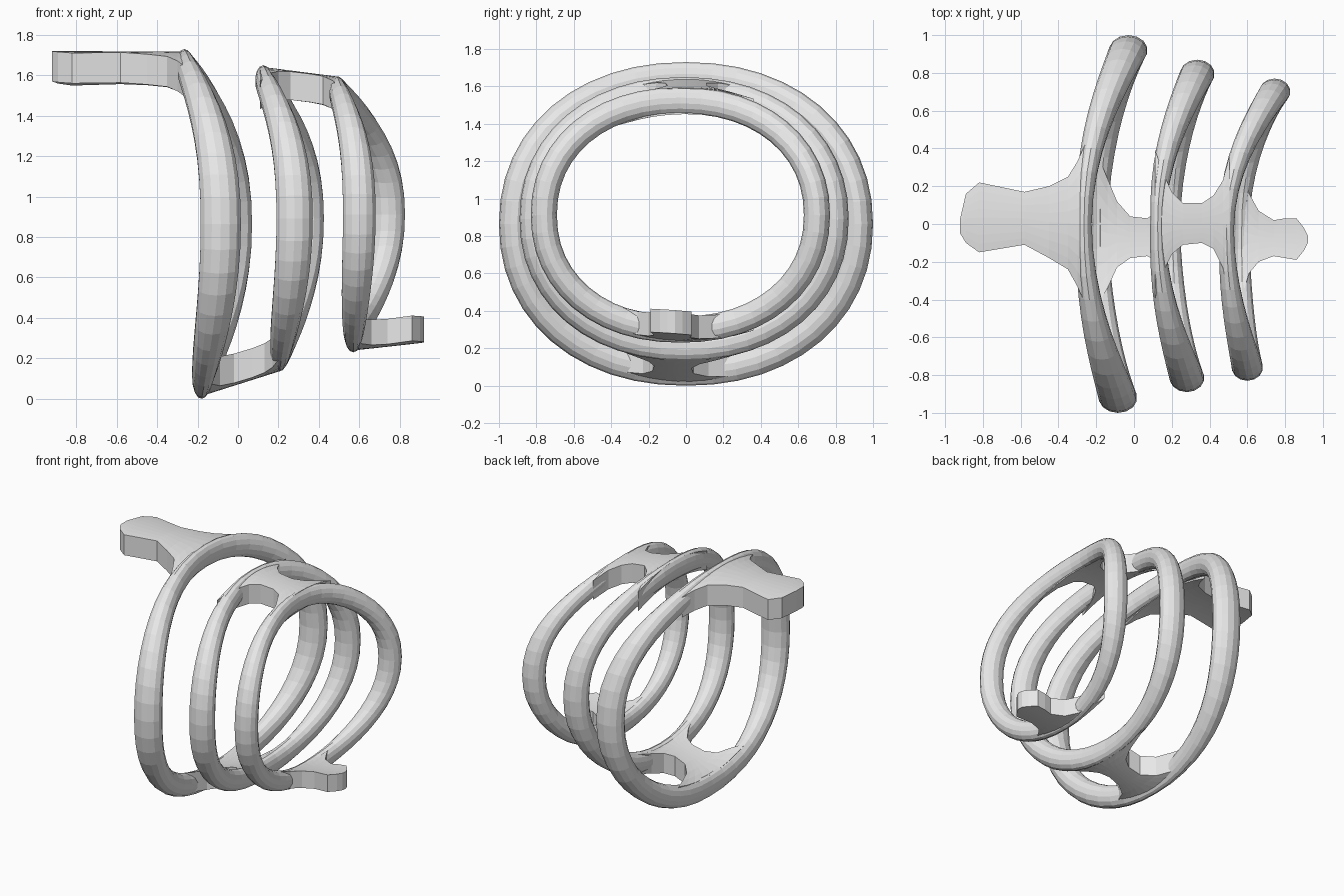
import bpy, bmesh, math

if "Cube" in bpy.data.objects:
    bpy.data.objects.remove(bpy.data.objects["Cube"])

grey = bpy.data.materials.new("light grey")
grey.diffuse_color = (0.8, 0.8, 0.8, 1)
grey.use_nodes = True
grey.node_tree.nodes["Principled BSDF"].inputs["Base Color"].default_value = grey.diffuse_color


def finish(name, bm):
    bmesh.ops.recalc_face_normals(bm, faces=bm.faces)
    me = bpy.data.meshes.new(name)
    bm.to_mesh(me)
    bm.free()
    me.materials.append(grey)
    ob = bpy.data.objects.new(name, me)
    bpy.context.collection.objects.link(ob)
    return ob


def spow(v, p):
    return math.copysign(abs(v) ** p, v)


def ring(name, yc, half_y, z0, z1, x_top, x_bottom, x_front, x_back, rad, wide, thin):
    """Oval tube whose sides bow toward +x; thinner at top and bottom."""
    n, m, p = 48, 14, 2 / 2.15
    a, b, zc = half_y - rad, (z1 - z0) / 2 - rad, (z0 + z1) / 2
    path = []
    for i in range(n):
        t = 2 * math.pi * i / n
        c, s = math.cos(t), math.sin(t)
        base = x_bottom + (x_top - x_bottom) * (s + 1) / 2
        side = x_back if c > 0 else x_front
        x = base + (side - base) * c * c
        w = thin + (wide - thin) * abs(c) ** 1.3
        path.append((x, yc + a * spow(c, p), zc + b * spow(s, p), w))
    bm = bmesh.new()
    loops = []
    for i, (x, y, z, w) in enumerate(path):
        q, r = path[i - 1], path[(i + 1) % n]
        ty, tz = r[1] - q[1], r[2] - q[2]
        l = math.hypot(ty, tz)
        ny, nz = tz / l, -ty / l
        loop = []
        for j in range(m):
            u = 2 * math.pi * j / m
            d = rad * math.cos(u)
            loop.append(bm.verts.new((x + w * math.sin(u), y + ny * d, z + nz * d)))
        loops.append(loop)
    for i in range(n):
        A, B = loops[i], loops[(i + 1) % n]
        for j in range(m):
            k = (j + 1) % m
            bm.faces.new((A[j], A[k], B[k], B[j]))
    return finish(name, bm)


def strap(name, stations, z_start, z_end, thick, bend):
    """Flat web through (x, y low, y high) stations, curved across y to follow the rings."""
    k = 8
    xa, xb = stations[0][0], stations[-1][0]
    bm = bmesh.new()
    rows = []
    for x, lo, hi in stations:
        zc = z_start + (z_end - z_start) * (x - xa) / (xb - xa)
        top, bot = [], []
        for j in range(k + 1):
            y = lo + (hi - lo) * j / k
            z = zc + bend * y * y
            top.append(bm.verts.new((x, y, z + thick / 2)))
            bot.append(bm.verts.new((x, y, z - thick / 2)))
        rows.append(top + bot[::-1])
    c = len(rows[0])
    for A, B in zip(rows, rows[1:]):
        for j in range(c):
            bm.faces.new((A[j], A[(j + 1) % c], B[(j + 1) % c], B[j]))
    for R in (rows[0], rows[-1]):
        for j in range(k):
            bm.faces.new((R[j], R[j + 1], R[c - 2 - j], R[c - 1 - j]))
    return finish(name, bm)


# three nested bowed rings
ring("large_ring", 0.0, 1.0, 0.0, 1.73, -0.265, -0.18, -0.085, -0.03, 0.08, 0.102, 0.042)
ring("middle_ring", -0.01, 0.88, 0.135, 1.65, 0.125, 0.205, 0.28, 0.335, 0.075, 0.092, 0.04)
ring("small_ring", -0.03, 0.80, 0.23, 1.595, 0.49, 0.57, 0.60, 0.745, 0.07, 0.083, 0.04)

# end tab on the large ring, at the top
strap("top_tab", [(-0.92, -0.05, 0.03), (-0.89, -0.10, 0.16), (-0.82, -0.15, 0.22),
                  (-0.58, -0.11, 0.17), (-0.45, -0.18, 0.20), (-0.35, -0.24, 0.25),
                  (-0.30, -0.33, 0.33), (-0.26, -0.42, 0.42)], 1.645, 1.642, 0.15, -0.42)
# web joining large and middle rings, at the bottom
strap("bottom_web", [(-0.19, -0.42, 0.36), (-0.14, -0.34, 0.24), (-0.09, -0.23, 0.12),
                     (-0.02, -0.18, 0.04), (0.07, -0.17, 0.03), (0.13, -0.20, 0.07),
                     (0.17, -0.27, 0.16), (0.21, -0.40, 0.36)], 0.083, 0.21, 0.145, 0.42)
# web joining middle and small rings, at the top
strap("top_web", [(0.11, -0.40, 0.40), (0.15, -0.26, 0.28), (0.20, -0.16, 0.17),
                  (0.26, -0.11, 0.11), (0.36, -0.10, 0.11), (0.42, -0.13, 0.15),
                  (0.47, -0.23, 0.23), (0.505, -0.38, 0.36)], 1.573, 1.522, 0.14, -0.44)
# end tab on the small ring, at the bottom
strap("bottom_tab", [(0.56, -0.42, 0.36), (0.61, -0.26, 0.16), (0.66, -0.20, 0.07),
                     (0.74, -0.17, 0.02), (0.80, -0.18, 0.03), (0.86, -0.19, 0.03),
                     (0.90, -0.14, -0.02), (0.92, -0.10, -0.06)], 0.30, 0.34, 0.125, 0.44)
